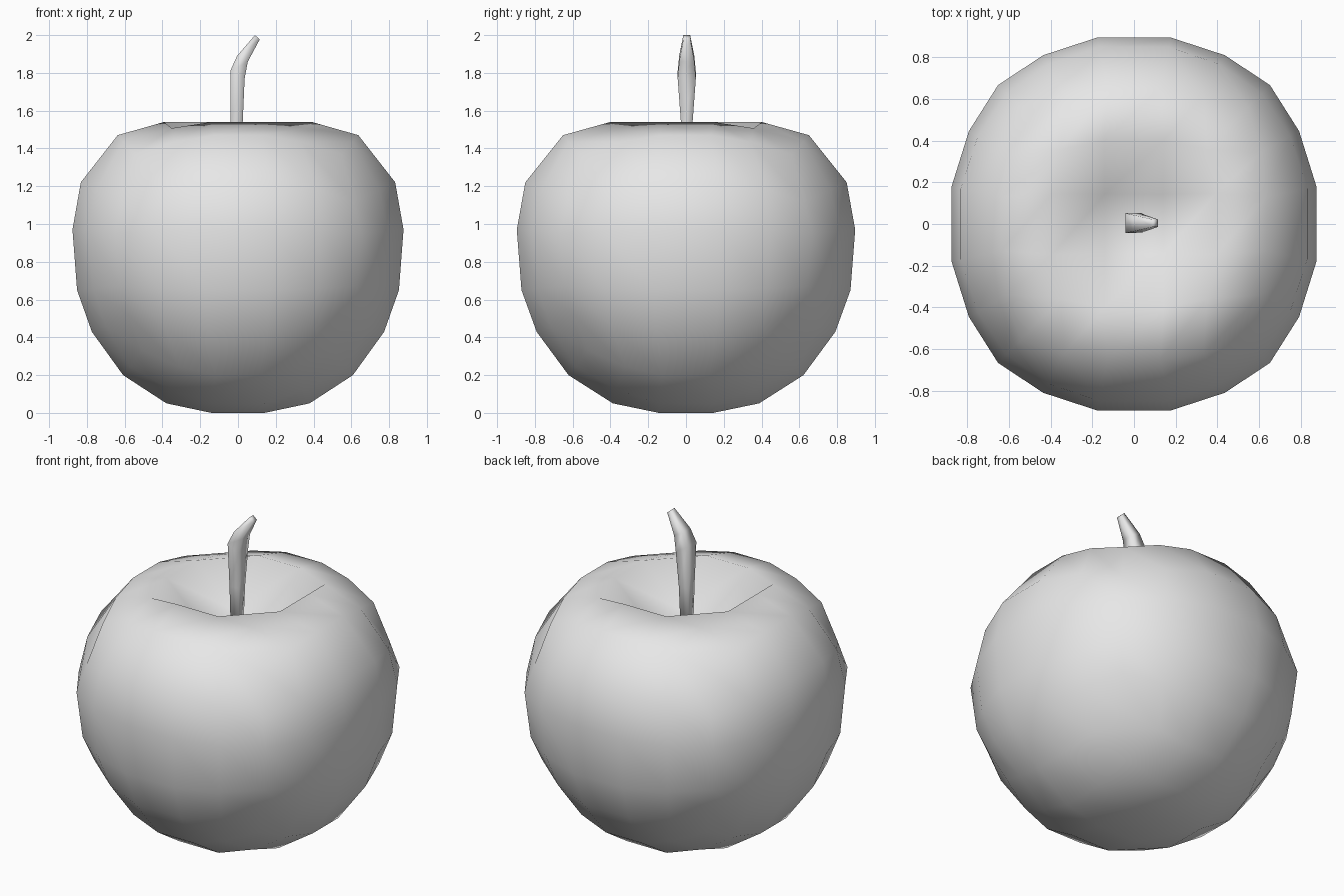
import bpy, bmesh
from math import atan2, degrees, hypot
from mathutils import Vector

cube = bpy.data.objects.get("Cube")
if cube:
    bpy.data.objects.remove(cube, do_unlink=True)

grey = bpy.data.materials.new("plain_grey")
grey.use_nodes = True
COLOUR = (0.8, 0.8, 0.8, 1)
grey.diffuse_color = COLOUR
grey.node_tree.nodes["Principled BSDF"].inputs["Base Color"].default_value = COLOUR


def finish(bm, name):
    """Turn a bmesh into a smooth, grey object."""
    bmesh.ops.recalc_face_normals(bm, faces=bm.faces)
    for f in bm.faces:
        f.smooth = True
    mesh = bpy.data.meshes.new(name)
    bm.to_mesh(mesh)
    bm.free()
    mesh.materials.append(grey)
    obj = bpy.data.objects.new(name, mesh)
    bpy.context.collection.objects.link(obj)
    return obj


# Fruit profile: angle from the top, radius, height
PROFILE = [(0, 0, 1.22), (15.8, .2, 1.3), (30.3, .42, 1.54), (37.9, .5, 1.507),
           (45.6, .655, 1.47), (54.7, .78, 1.37), (61.7, .855, 1.22),
           (78.9, .9, .97), (82, .93, .95), (98, .895, .67), (101.1, .875, .65),
           (118.3, .795, .43), (134.4, .625, .2), (149.7, .405, .05),
           (164.2, .2, 0), (180, 0, 0)]


def profile_at(angle):
    for (a, r, z), (b, s, w) in zip(PROFILE, PROFILE[1:]):
        if angle <= b:
            t = (angle - a) / (b - a)
            return r + (s - r) * t, z + (w - z) * t
    return PROFILE[-1][1:]


# Fruit: a gridded cube wrapped onto the profile
bm = bmesh.new()
bmesh.ops.create_cube(bm, size=2)
bmesh.ops.subdivide_edges(bm, edges=bm.edges[:], cuts=4, use_grid_fill=True)
for v in bm.verts:
    x, y, z = (c * .917 if .5 < abs(c) < .7 else c for c in v.co)
    flat = hypot(x, y)
    radius, height = profile_at(degrees(atan2(flat, z)))
    v.co = Vector((x / flat * radius * .993, y / flat * radius * 1.015, height))
finish(bm, "fruit")

# Stem: square rings given by left point, right point and half depth
RINGS = [((-.036, 1.2), (.016, 1.2), .022),
         ((-.04, 1.54), (.025, 1.54), .031),
         ((-.041, 1.81), (.035, 1.77), .048),
         ((-.005, 1.89), (.052, 1.86), .04),
         ((.09, 2.0), (.115, 1.977), .018)]
bm = bmesh.new()
loops = []
for (lx, lz), (rx, rz), d in RINGS:
    corners = ((lx, -d, lz), (rx, -d, rz), (rx, d, rz), (lx, d, lz))
    loops.append([bm.verts.new((x, y + .004, z)) for x, y, z in corners])
for low, high in zip(loops, loops[1:]):
    for i in range(4):
        j = (i + 1) % 4
        bm.faces.new((low[i], low[j], high[j], high[i]))
bm.faces.new(loops[0])
bm.faces.new(loops[-1])
finish(bm, "stem")
